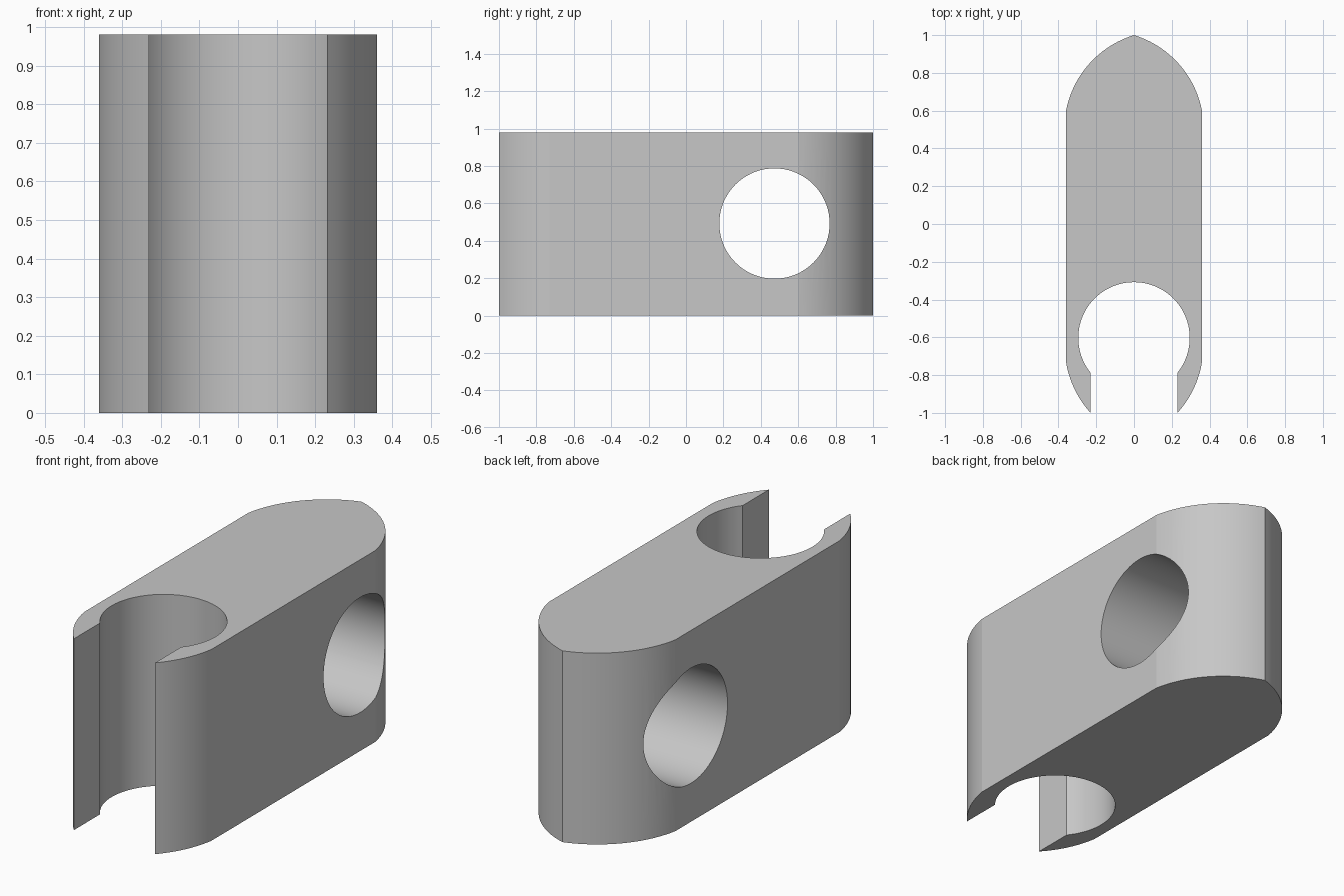
import bpy, bmesh, math

cube = bpy.data.objects.get("Cube")
if cube:
    bpy.data.objects.remove(cube, do_unlink=True)

HEIGHT, HALF_WIDTH = 0.98, 0.36
BORE = 0.295           # radius of both round holes
SOCKET_Y = -0.603      # centre of the open front socket
CROSS_Y = 0.473        # centre of the sideways hole
SLOT = 0.23            # half width of the front mouth

grey = bpy.data.materials.new("plain grey")
grey.use_nodes = True
colour = (0.57, 0.57, 0.57, 1)
grey.diffuse_color = colour
grey.node_tree.nodes["Principled BSDF"].inputs["Base Color"].default_value = colour


def arc(start, end, radius, steps):
    """Counter-clockwise minor arc between two points."""
    dx, dy = end[0] - start[0], end[1] - start[1]
    chord = math.hypot(dx, dy)
    rise = math.sqrt(radius ** 2 - chord ** 2 / 4)
    cx = (start[0] + end[0]) / 2 - dy / chord * rise
    cy = (start[1] + end[1]) / 2 + dx / chord * rise
    a = math.atan2(start[1] - cy, start[0] - cx)
    sweep = 2 * math.asin(chord / 2 / radius)
    return [(cx + radius * math.cos(a + sweep * i / steps),
             cy + radius * math.sin(a + sweep * i / steps)) for i in range(steps + 1)]


# Right half of the outline: socket wall, mouth, front curve, side, pointed back
mouth = math.atan2(-math.sqrt(BORE ** 2 - SLOT ** 2), SLOT)
half = []
for i in range(33):
    a = math.pi / 2 + (mouth - math.pi / 2) * i / 32
    half.append((BORE * math.cos(a), SOCKET_Y + BORE * math.sin(a)))
half += arc((SLOT, -1), (HALF_WIDTH, -0.73), 0.522, 10)
half += arc((HALF_WIDTH, 0.6), (0, 1), 0.522, 18)
half[0], half[-1] = (0, half[0][1]), (0, 1)

# Solid block: half outline extruded, then mirrored
bm = bmesh.new()
face = bm.faces.new([bm.verts.new((x, y, 0)) for x, y in half])
top = bmesh.ops.extrude_face_region(bm, geom=[face])["geom"]
bmesh.ops.translate(bm, vec=(0, 0, HEIGHT),
                    verts=[g for g in top if isinstance(g, bmesh.types.BMVert)])
# Open the centre plane so that the halves weld together
bmesh.ops.delete(bm, context="FACES", geom=[
    f for f in bm.faces if all(abs(v.co.x) < 1e-5 for v in f.verts)])
bmesh.ops.mirror(bm, geom=bm.verts[:] + bm.edges[:] + bm.faces[:],
                 axis="X", merge_dist=1e-4)
bmesh.ops.remove_doubles(bm, verts=bm.verts, dist=1e-4)
bmesh.ops.recalc_face_normals(bm, faces=bm.faces)
mesh = bpy.data.meshes.new("clip_block")
bm.to_mesh(mesh)
bm.free()
block = bpy.data.objects.new("clip_block", mesh)
bpy.context.collection.objects.link(block)
mesh.materials.append(grey)

# Sideways round hole
bpy.ops.mesh.primitive_cylinder_add(vertices=72, radius=BORE, depth=2,
                                    location=(0, CROSS_Y, HEIGHT / 2 + 0.002),
                                    rotation=(0, math.pi / 2, 0))
cutter = bpy.context.object
cutter.name = "cross_hole_cutter"
cutter.data.materials.append(grey)

bpy.ops.object.select_all(action="DESELECT")
block.select_set(True)
bpy.context.view_layer.objects.active = block
cut = block.modifiers.new("cross_hole", "BOOLEAN")
cut.operation, cut.solver, cut.object = "DIFFERENCE", "EXACT", cutter
bpy.ops.object.modifier_apply(modifier=cut.name)
bpy.data.objects.remove(cutter, do_unlink=True)

# Smooth curves, crisp edges
bpy.ops.object.shade_smooth_by_angle(angle=math.radians(9))
